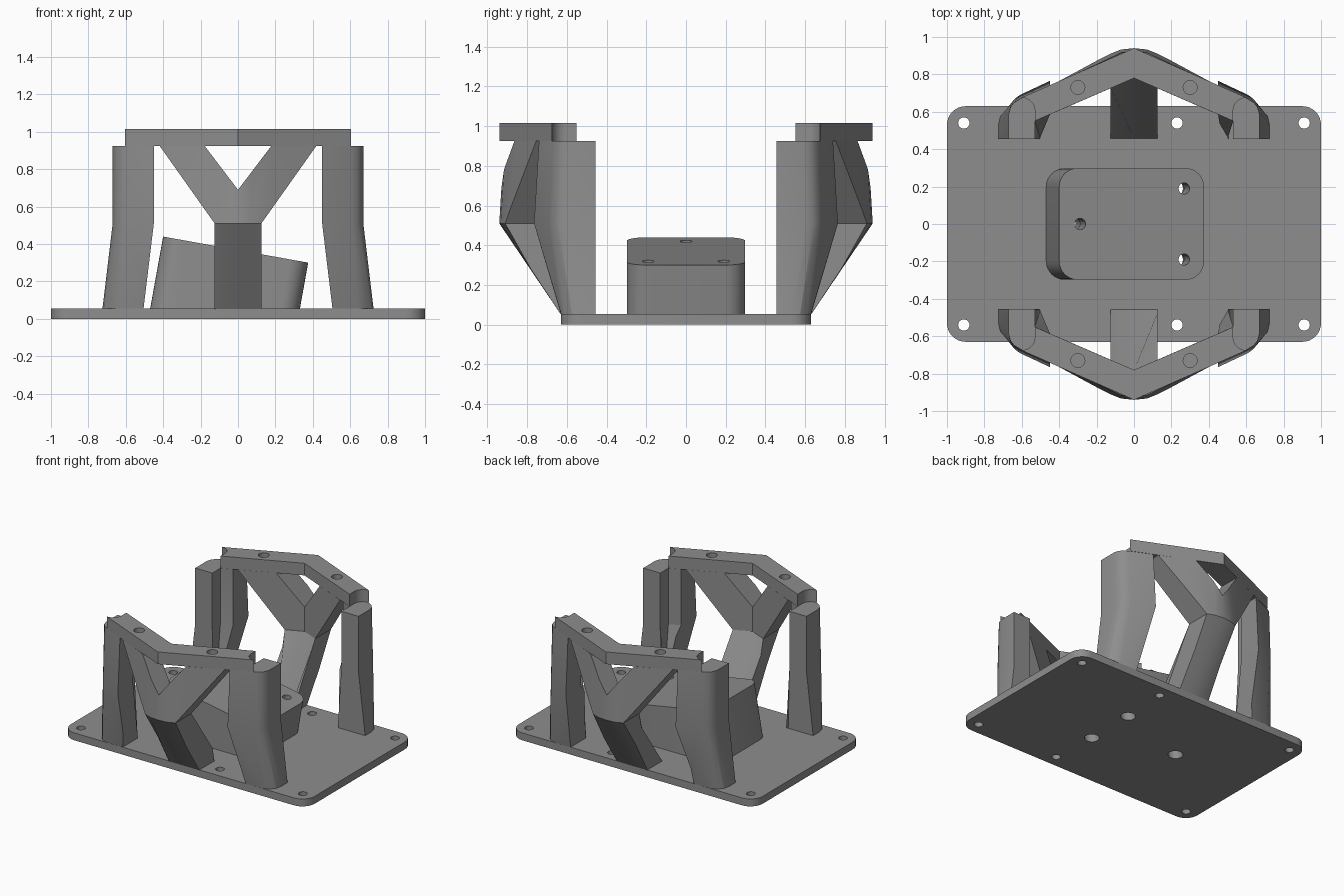
import bpy
import bmesh
from math import sin, cos, pi, radians
from mathutils import Matrix, Vector

cube = bpy.data.objects.get("Cube")
if cube:
    bpy.data.objects.remove(cube, do_unlink=True)

grey = bpy.data.materials.new("grey plastic")
grey.use_nodes = True
COLOUR = (0.27, 0.27, 0.27, 1)
grey.diffuse_color = COLOUR
grey.node_tree.nodes["Principled BSDF"].inputs["Base Color"].default_value = COLOUR

PLATE_TOP = 0.055
KNEE = 0.51
RIM = 0.925
TOP = 1.015


def loft(name, rings):
    """Closed solid through rings that share one point count."""
    bm = bmesh.new()
    loops = [[bm.verts.new(p) for p in ring] for ring in rings]
    n = len(loops[0])
    for a, b in zip(loops, loops[1:]):
        for i in range(n):
            j = (i + 1) % n
            bm.faces.new((a[i], a[j], b[j], b[i]))
    bm.faces.new(loops[0][::-1])
    bm.faces.new(loops[-1])
    bmesh.ops.recalc_face_normals(bm, faces=bm.faces)
    mesh = bpy.data.meshes.new(name)
    bm.to_mesh(mesh)
    bm.free()
    mesh.materials.append(grey)
    obj = bpy.data.objects.new(name, mesh)
    bpy.context.collection.objects.link(obj)
    return obj


def prism(name, outline, low, high):
    return loft(name, [[(x, y, z) for x, y in outline] for z in (low, high)])


def rounded(hx, hy, r, steps=8):
    pts = []
    for k, (sx, sy) in enumerate(((1, 1), (-1, 1), (-1, -1), (1, -1))):
        for i in range(steps + 1):
            a = (k + i / steps) * pi / 2
            pts.append((sx * (hx - r) + r * cos(a), sy * (hy - r) + r * sin(a)))
    return pts


def circle(x, y, r, n=32):
    return [(x + r * cos(2 * pi * i / n), y + r * sin(2 * pi * i / n)) for i in range(n)]


def mirrored(half):
    """Complete an outline running from +x to the centre line."""
    return half + [(-x, y) for x, y in reversed(half) if x > 0]


def activate(obj):
    bpy.ops.object.select_all(action='DESELECT')
    obj.select_set(True)
    bpy.context.view_layer.objects.active = obj


def carve(obj, cutter, operation='DIFFERENCE'):
    activate(obj)
    mod = obj.modifiers.new("carve", 'BOOLEAN')
    mod.operation = operation
    mod.solver = 'EXACT'
    mod.object = cutter
    bpy.ops.object.modifier_apply(modifier=mod.name)
    bpy.data.objects.remove(cutter, do_unlink=True)


def finish(obj):
    activate(obj)
    bpy.ops.object.shade_smooth_by_angle(angle=radians(25))


# Base plate with mounting holes
plate = prism("base_plate", rounded(1, 0.63, 0.1), 0, PLATE_TOP)
for x in (-0.91, 0.23, 0.91):
    for y in (-0.54, 0.54):
        carve(plate, prism("cutter", circle(x, y, 0.03), -0.1, 0.2))

# Tilted block, trimmed level with the plate
tilt = Matrix.Translation((-0.0125, 0, 0.37)) @ Matrix.Rotation(radians(10.2), 4, 'Y')
block = prism("tilted_block", rounded(0.394, 0.298, 0.1), -0.5, 0)
block.data.transform(tilt)
trim = prism("cutter", rounded(2, 2, 0.1), -1, PLATE_TOP - 0.003)
carve(block, trim)

# Screw holes along the tilted axis, wider underneath
for x, y in ((-0.28, 0), (0.285, 0.19), (0.285, -0.19)):
    for part in (block, plate):
        for radius, low, high in ((0.03, -0.6, 0.1), (0.05, -0.6, -0.17)):
            cutter = prism("cutter", circle(x, y, radius), low, high)
            cutter.data.transform(tilt)
            carve(part, cutter)
finish(plate)
finish(block)

# Half outlines of the curved side wall, from the end to the centre
wall_foot = [(.725, .455), (.725, .53), (.715, .575), (.685, .61), (.64, .628),
             (.45, .63), (.18, .63), (.07, .63), (0, .63)]
wall_knee = [(.67, .455), (.67, .60), (.66, .64), (.64, .667), (.61, .69),
             (.45, .765), (.18, .888), (.07, .933), (0, .94)]
wall_rim = [(.67, .455), (.67, .59), (.66, .625), (.64, .65), (.61, .668),
            (.45, .74), (.18, .863), (.07, .907), (0, .915)]
inner_foot = [(.52, .455), (.50, .455), (0, .455)]
inner_knee = [(.53, .455), (.53, .55), (0, .78)]

# Front shapes that the wall is cut to
leg_shape = [(.505, 0), (.505, PLATE_TOP), (.45, KNEE), (.45, 1), (.9, 1), (.9, 0)]
y_shape = [(.125, 0), (.125, KNEE), (.43, .94), (.19, .94), (0, .69)]

for side, label in ((-1, "front"), (1, "back")):
    def ring(outer, inner, z):
        outline = mirrored(outer) + mirrored(inner)[::-1]
        return [(x, side * y, z) for x, y in outline]

    shapes = {
        "left_leg": leg_shape,
        "right_leg": [(-x, z) for x, z in leg_shape],
        "forked_strut": mirrored(y_shape),
    }
    for part, shape in shapes.items():
        wall = loft(f"{label}_{part}", [ring(wall_foot, inner_foot, PLATE_TOP - 0.003),
                                        ring(wall_knee, inner_knee, KNEE),
                                        ring(wall_rim, inner_knee, RIM)])
        cutter = loft("cutter", [[(x, side * y, z) for x, z in shape] for y in (0.3, 1.2)])
        carve(wall, cutter, 'INTERSECT')
        finish(wall)

    # Angled top beam with end slots and blind holes
    half = [(.625, .51), (.625, .665), (0, .94)]
    outline = mirrored(half) + [(0, .78)]
    beam = prism(f"{label}_top_beam", [(x, side * y) for x, y in outline], RIM, TOP)
    for sx in (-1, 1):
        slot = [(.67, .3)] + [(.6 + .07 * cos(pi * i / 16), .605 + .07 * sin(pi * i / 16))
                              for i in range(17)] + [(.53, .3)]
        carve(beam, prism("cutter", [(sx * x, side * y) for x, y in slot], 0.8, 1.2))
        carve(beam, prism("cutter", circle(sx * 0.3, side * 0.73, 0.037), 0.945, 1.2))
    finish(beam)
